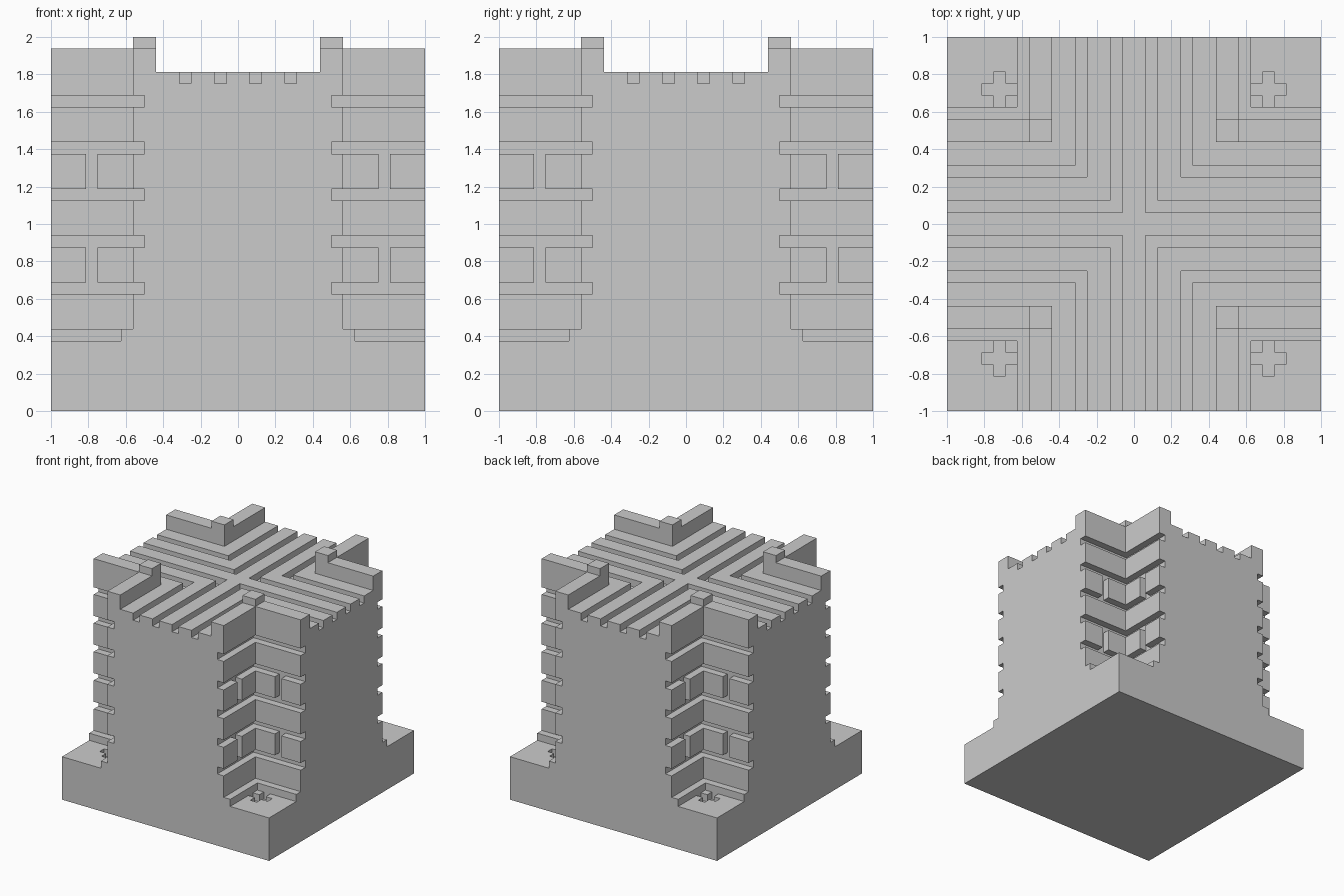
import bpy
import bmesh

U = 1 / 16      # one block of the building grid
EDGE = 16       # outer face, in blocks from the centre

if "Cube" in bpy.data.objects:
    bpy.data.objects.remove(bpy.data.objects["Cube"], do_unlink=True)


def rect(x0, x1, y0, y1):
    return [(x0, y0), (x1, y0), (x1, y1), (x0, y1)]


def angle(a, b, end=EDGE):
    """L-shaped plan, a to b thick, running out to end along both axes."""
    return [(a, a), (end, a), (end, b), (b, b), (b, end), (a, end)]


def cross(half):
    """Plus-shaped plan reaching all four outer faces."""
    arm = [(EDGE, -half), (EDGE, half), (half, half)]
    pts = []
    for _ in range(4):
        pts += arm
        arm = [(-y, x) for x, y in arm]
    return pts


def swap(plan):
    return [(y, x) for x, y in plan]


CENTRE = [(1, 1)]
QUADRANTS = [(1, 1), (-1, 1), (-1, -1), (1, -1)]


def part(name, plans, levels, signs):
    """Extrude every plan between every pair of levels, mirrored by signs."""
    bm = bmesh.new()
    for plan in plans:
        for z0, z1 in levels:
            for sx, sy in signs:
                low, high = [
                    [bm.verts.new((x * sx * U, y * sy * U, z * U)) for x, y in plan]
                    for z in (z0, z1)
                ]
                bm.faces.new(low)
                bm.faces.new(high)
                for i in range(len(plan)):
                    bm.faces.new((low[i - 1], low[i], high[i], high[i - 1]))
    bmesh.ops.recalc_face_normals(bm, faces=bm.faces)
    mesh = bpy.data.meshes.new(name)
    bm.to_mesh(mesh)
    bm.free()
    obj = bpy.data.objects.new(name, mesh)
    bpy.context.scene.collection.objects.link(obj)


# Base slab, and the wider foot under the tower
part("base_slab", [rect(-EDGE, EDGE, -EDGE, EDGE)], [(0, 5)], CENTRE)
part("tower_foot", [cross(10)], [(5, 7)], CENTRE)

# Corner paving, laid round a plus-shaped hollow
paving = [(12, 10), (EDGE, 10), (EDGE, EDGE), (10, EDGE), (10, 12), (11, 12),
          (11, 13), (12, 13), (12, 12), (13, 12), (13, 11), (12, 11)]
part("corner_paving", [paving, rect(10, 11, 10, 11)], [(5, 6)], QUADRANTS)

# Tower core, exposed in the grooves between the wall bands
part("tower_core", [cross(8)], [(7, 28)], CENTRE)
part("wall_band", [angle(8, 9)], [(7, 10), (15, 18), (23, 26), (27, 28)], QUADRANTS)

# Bands split by upright slots into a corner panel and two end panels
end_panel = rect(13, EDGE, 8, 9)
slotted_levels = [(11, 14), (19, 22)]
part("corner_panel", [angle(8, 9, 12)], slotted_levels, QUADRANTS)
part("end_panel", [end_panel, swap(end_panel)], slotted_levels, QUADRANTS)

# Roof ridges with channels between them
part("roof_cross", [cross(1)], [(28, 29)], CENTRE)
part("roof_ridge", [angle(2, 4), angle(5, 9)], [(28, 29)], QUADRANTS)

# Corner parapets and their posts
part("parapet", [angle(7, 9)], [(29, 31)], QUADRANTS)
part("parapet_post", [rect(7, 9, 7, 9)], [(31, 32)], QUADRANTS)
